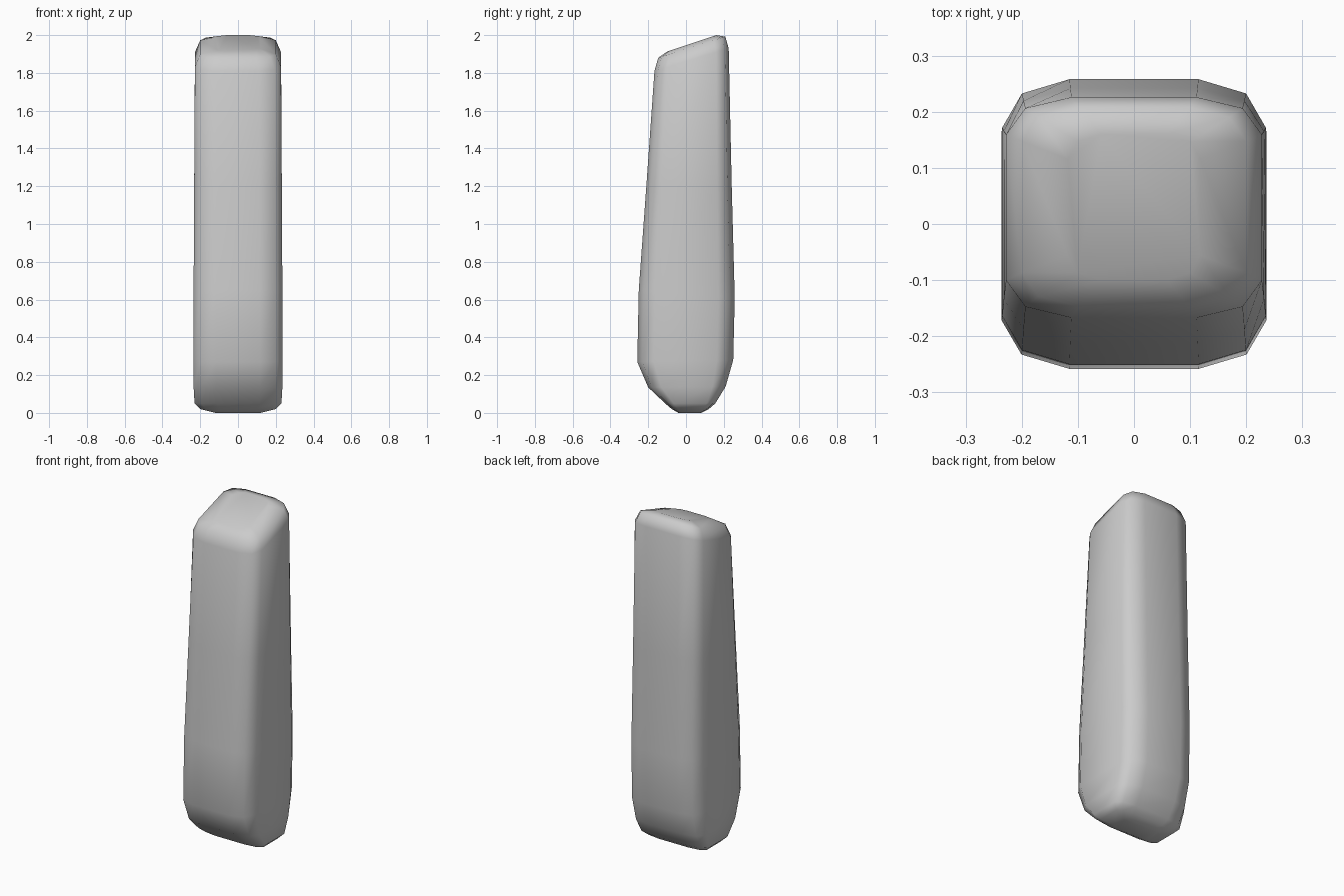
import bpy, bmesh

if "Cube" in bpy.data.objects:
    bpy.data.objects.remove(bpy.data.objects["Cube"])

# Rings along the height: front y, front z, back y, back z, half width
RINGS = [
    (-0.04, 0.00, 0.08, 0.00, 0.120),
    (-0.075, 0.02, 0.12, 0.02, 0.200),
    (-0.11, 0.05, 0.155, 0.05, 0.230),
    (-0.20, 0.135, 0.21, 0.14, 0.235),
    (-0.258, 0.27, 0.25, 0.28, 0.236),
    (-0.25, 0.65, 0.258, 0.61, 0.235),
    (-0.21, 1.20, 0.242, 1.20, 0.232),
    (-0.167, 1.81, 0.226, 1.93, 0.228),
    (-0.147, 1.88, 0.208, 1.992, 0.200),
    (-0.10, 1.913, 0.16, 2.00, 0.118),
]

# Rounded-square section: one quarter, mirrored to all four corners
Q = [(1.0, 0.66), (0.85, 0.90), (0.49, 1.0)]
SECTION = (Q + [(-u, v) for u, v in reversed(Q)]
           + [(-u, -v) for u, v in Q] + [(u, -v) for u, v in reversed(Q)])


def ring(bm, yf, zf, yb, zb, hw):
    verts = []
    for u, v in SECTION:
        t = (v + 1) / 2
        verts.append(bm.verts.new((u * hw, yf + (yb - yf) * t, zf + (zb - zf) * t)))
    return verts


# Loft the pillar body and close both ends
bm = bmesh.new()
loops = [ring(bm, *r) for r in RINGS]
n = len(SECTION)
for a, b in zip(loops, loops[1:]):
    for i in range(n):
        j = (i + 1) % n
        bm.faces.new((a[i], a[j], b[j], b[i]))
bm.faces.new(loops[-1])
bm.faces.new(loops[0][::-1])
bmesh.ops.recalc_face_normals(bm, faces=bm.faces)
for f in bm.faces:
    f.smooth = True

mesh = bpy.data.meshes.new("tapered_block")
bm.to_mesh(mesh)
bm.free()
bpy.context.collection.objects.link(bpy.data.objects.new("tapered_block", mesh))
